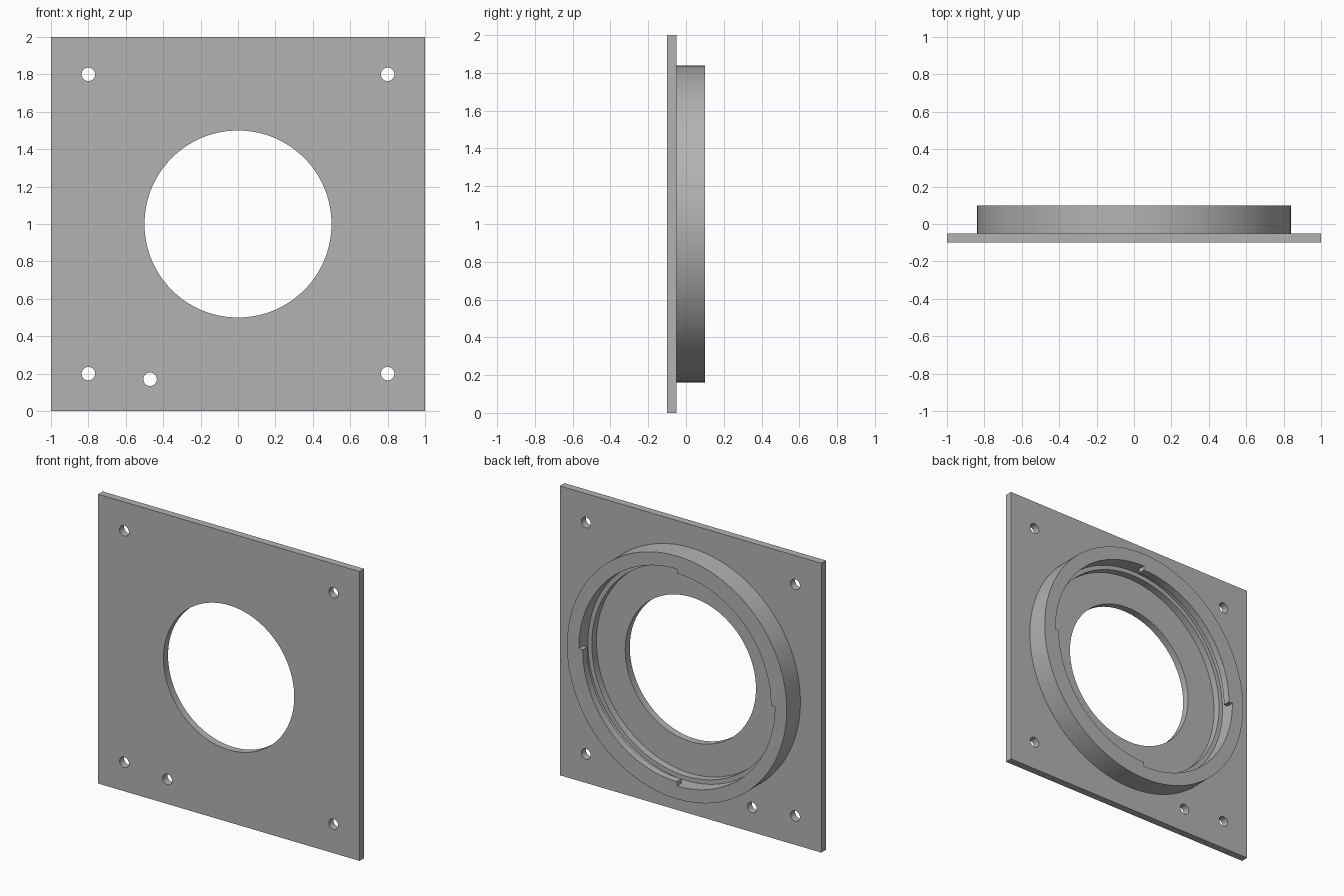
import bpy
import bmesh
from math import cos, sin, tau, radians

if "Cube" in bpy.data.objects:
    bpy.data.objects.remove(bpy.data.objects["Cube"])

grey = bpy.data.materials.new("plain grey")
grey.use_nodes = True
grey.diffuse_color = (0.45, 0.45, 0.45, 1)
grey.node_tree.nodes["Principled BSDF"].inputs["Base Color"].default_value = (0.45, 0.45, 0.45, 1)

SEGMENTS = 128            # sides of a full turn
CENTRE_Z = 1.0
FRONT, BACK, RIM = -0.10, -0.05, 0.10      # plate front, plate back, collar rim
OUTER, RECESS, BORE, OPENING = 0.84, 0.75, 0.72, 0.50


def make_object(name, bm):
    bmesh.ops.recalc_face_normals(bm, faces=bm.faces)
    mesh = bpy.data.meshes.new(name)
    bm.to_mesh(mesh)
    bm.free()
    mesh.materials.append(grey)
    obj = bpy.data.objects.new(name, mesh)
    bpy.context.collection.objects.link(obj)
    return obj


def smooth(obj):
    bpy.ops.object.select_all(action='DESELECT')
    obj.select_set(True)
    bpy.context.view_layer.objects.active = obj
    bpy.ops.object.shade_smooth_by_angle(angle=radians(30))


def revolve(name, profile, start=0.0, turn=1.0):
    """Turn a closed (radius, y) profile about the collar axis."""
    bm = bmesh.new()
    steps = round(SEGMENTS * turn)
    full = turn == 1.0
    rings = []
    for i in range(steps if full else steps + 1):
        a = tau * (start + i / SEGMENTS)
        rings.append([bm.verts.new((r * cos(a), y, CENTRE_Z + r * sin(a))) for r, y in profile])
    n = len(profile)
    for i in range(steps):
        near, far = rings[i], rings[(i + 1) % len(rings)]
        for j in range(n):
            k = (j + 1) % n
            bm.faces.new((near[j], near[k], far[k], far[j]))
    if not full:
        bm.faces.new(rings[0])
        bm.faces.new(rings[-1])
    obj = make_object(name, bm)
    smooth(obj)
    return obj


def add_drill(bm, x, z, radius, sides):
    """Closed cylinder along y, long enough to pass through the plate."""
    ends = []
    for y in (FRONT - 0.1, BACK + 0.1):
        ends.append([bm.verts.new((x + radius * cos(tau * i / sides), y,
                                   z + radius * sin(tau * i / sides))) for i in range(sides)])
    a, b = ends
    bm.faces.new(a)
    bm.faces.new(b)
    for i in range(sides):
        k = (i + 1) % sides
        bm.faces.new((a[i], a[k], b[k], b[i]))


# Square mounting plate
bm = bmesh.new()
bmesh.ops.create_cube(bm, size=1)
bmesh.ops.scale(bm, vec=(2, BACK - FRONT, 2), verts=bm.verts)
bmesh.ops.translate(bm, vec=(0, (FRONT + BACK) / 2, CENTRE_Z), verts=bm.verts)
plate = make_object("mounting_plate", bm)

# Central opening, four corner screw holes and one extra pin hole
bm = bmesh.new()
add_drill(bm, 0, CENTRE_Z, OPENING, SEGMENTS)
for x in (-0.8, 0.8):
    for z in (0.2, 1.8):
        add_drill(bm, x, z, 0.036, 32)
add_drill(bm, -0.47, 0.17, 0.036, 32)
drills = make_object("plate_drills", bm)
drills.hide_render = True

cut = plate.modifiers.new("holes", 'BOOLEAN')
cut.operation = 'DIFFERENCE'
cut.solver = 'EXACT'
cut.object = drills
bpy.context.view_layer.objects.active = plate
bpy.ops.object.modifier_apply(modifier=cut.name)
bpy.data.objects.remove(drills)
smooth(plate)

# Round collar on the back, with a wider recess above its lower ledge
revolve("collar", [(BORE, BACK), (OUTER, BACK), (OUTER, RIM),
                   (RECESS, RIM), (RECESS, 0), (BORE, 0)])

# Two opposite quarter-turn locking lips, leaving a groove beneath them
lip = [(BORE, 0.05), (RECESS, 0.05), (RECESS, RIM), (BORE, RIM)]
for name, start in (("upper_locking_lip", 0.25), ("lower_locking_lip", 0.75)):
    revolve(name, lip, start, 0.25)
